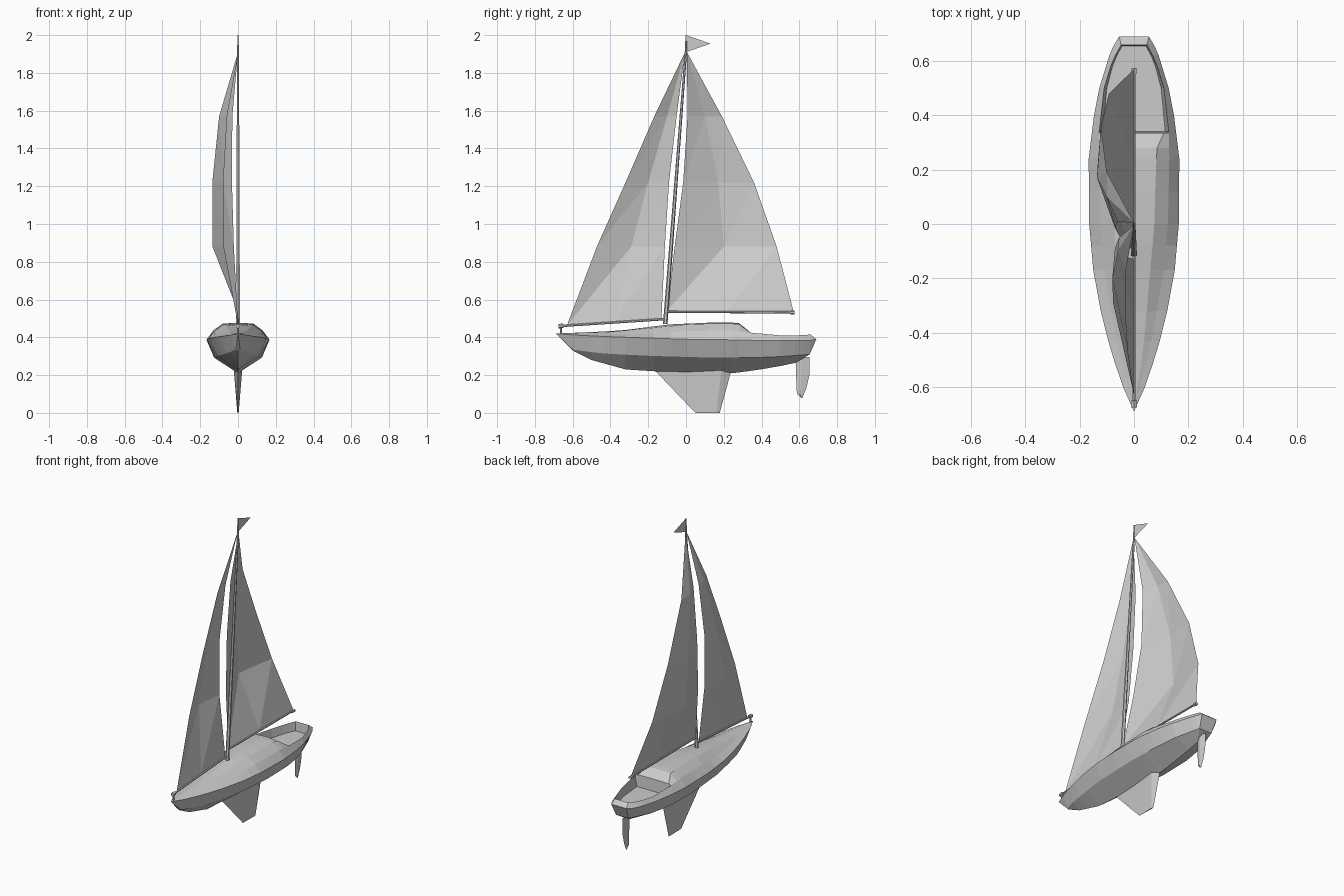
import bpy, bmesh
from mathutils import Vector

if "Cube" in bpy.data.objects:
    bpy.data.objects.remove(bpy.data.objects["Cube"])


def make_mesh(name, verts, faces):
    bm = bmesh.new()
    vs = [bm.verts.new(v) for v in verts]
    for f in faces:
        bm.faces.new([vs[i] for i in f])
    bmesh.ops.remove_doubles(bm, verts=bm.verts[:], dist=0.0005)
    bmesh.ops.dissolve_degenerate(bm, edges=bm.edges[:], dist=0.0005)
    bmesh.ops.recalc_face_normals(bm, faces=bm.faces[:])
    me = bpy.data.meshes.new(name)
    bm.to_mesh(me)
    bm.free()
    ob = bpy.data.objects.new(name, me)
    bpy.context.collection.objects.link(ob)
    return ob


def lerp(curve, y):
    """Interpolate the remaining columns of a curve of (y, a, b) points."""
    if y <= curve[0][0]:
        return curve[0][1:]
    for p, q in zip(curve, curve[1:]):
        if y <= q[0]:
            t = (y - p[0]) / (q[0] - p[0])
            return [a + (b - a) * t for a, b in zip(p[1:], q[1:])]
    return curve[-1][1:]


# Hull, deck, cabin and cockpit: long curves (y, half width, z), keel line to centre line
keel = [(-.69, 0, .42), (-.6, 0, .33), (-.5, 0, .28), (-.32, 0, .23), (0, 0, .21),
        (.25, 0, .21), (.45, 0, .238), (.58, 0, .265)]
chine = [(-.69, 0, .42), (-.6, .012, .335), (-.45, .06, .315), (-.2, .108, .302),
         (.12, .127, .293), (.35, .12, .292), (.5, .097, .298), (.655, .045, .31)]
sheer = [(-.69, 0, .42), (-.59, .045, .412), (-.45, .09, .405), (-.31, .125, .4),
         (-.17, .15, .395), (0, .165, .39), (.24, .167, .387), (.46, .14, .382),
         (.64, .085, .382), (.69, .055, .39)]
coaming = [(-.69, 0, .42), (-.45, .06, .415), (-.17, .11, .418), (0, .125, .433),
           (.24, .13, .437), (.34, .128, .425), (.5, .11, .41), (.6, .08, .41), (.66, .047, .415)]
inner = [(-.69, 0, .42), (-.45, .035, .425), (-.17, .06, .45), (0, .075, .468),
         (.2, .08, .475), (.28, .085, .47), (.335, .11, .43), (.34, .115, .355),
         (.5, .1, .355), (.6, .074, .355), (.655, .044, .355)]
centre = [(-.69, 0, .42), (-.45, 0, .43), (-.3, 0, .44), (-.1, 0, .468), (.2, 0, .481),
          (.28, 0, .475), (.335, 0, .432), (.34, 0, .355), (.655, 0, .355)]
curves = [keel, chine, sheer, coaming, inner, centre]
stations = [-.69, -.6, -.5, -.43, -.32, -.17, -.08, 0, .12, .24, .28, .335, .34,
            .4, .5, .58, .62, .655, .66, .69]
n, verts, faces = len(curves), [], []
for side in (1, -1):
    base = len(verts)
    for y in stations:
        for c in curves:
            yc = min(y, c[-1][0])          # each curve stops at its own raked end
            x, z = lerp(c, yc)
            verts.append((side * x, yc, z))
    for s in range(len(stations) - 1):
        for i in range(n - 1):
            a = base + s * n + i
            faces.append((a, a + 1, a + n + 1, a + n))
half = len(stations) * n
for i in range(n - 2):                     # transom and stern rim
    a = half - n + i
    faces.append((a, a + 1, a + 1 + half, a + half))
make_mesh("hull", verts, faces)


# Fin keel and rudder: horizontal foil sections (z, leading y, trailing y, half thickness)
def foil(name, sections, fat):
    verts, faces = [], []
    for z, y0, y1, t in sections:
        ym = y0 + (y1 - y0) * fat
        verts += [(0, y0, z), (t, ym, z), (0, y1, z), (-t, ym, z)]
    for s in range(len(sections) - 1):
        for i in range(4):
            j = (i + 1) % 4
            faces.append((s * 4 + i, s * 4 + j, s * 4 + 4 + j, s * 4 + 4 + i))
    e = len(verts) - 4
    faces += [(0, 1, 2, 3), (e, e + 1, e + 2, e + 3)]
    return make_mesh(name, verts, faces)


foil("fin_keel", [(.225, -.165, .24, .022), (.005, .045, .18, .004), (0, .05, .18, .003)], .87)
foil("rudder", [(.295, .58, .655, .009), (.2, .583, .653, .008), (.13, .585, .637, .006),
                (.1, .588, .624, .005), (.08, .608, .616, .003)], .4)


# Mast, booms and their fittings
def rod(name, a, b, r0, r1, sides=6):
    a, b = Vector(a), Vector(b)
    d = b - a
    bpy.ops.mesh.primitive_cone_add(vertices=sides, radius1=r0, radius2=r1,
                                    depth=d.length, location=(a + b) / 2)
    ob = bpy.context.object
    ob.name = name
    ob.rotation_euler = d.to_track_quat('Z', 'Y').to_euler()
    return ob


rod("mast", (0, -.11, .47), (0, 0, 1.92), .012, .006)
rod("mainsail_boom", (0, -.1, .535), (0, .565, .532), .006, .006)
rod("mainsail_boom_end", (0, .553, .532), (0, .575, .532), .011, .011)
rod("jib_boom", (0, -.66, .46), (0, -.115, .496), .006, .006)
rod("jib_boom_end", (0, -.675, .459), (0, -.65, .461), .012, .012)
rod("bow_fitting", (0, -.662, .41), (0, -.662, .458), .006, .006)
rod("flag_pole", (0, 0, 1.9), (0, 0, 2), .006, .003)


# Sails: rows of luff, belly and leech points, meeting at the head
def sail(name, rows, head):
    verts = [p for r in rows for p in r] + [head]
    faces = []
    for s in range(len(rows) - 1):
        for i in range(2):
            a = s * 3 + i
            faces += [(a, a + 1, a + 4), (a, a + 4, a + 3)]
    e = len(verts) - 1
    faces += [(e - 3, e - 2, e), (e - 2, e - 1, e)]
    return make_mesh(name, verts, faces)


sail("mainsail", [[(0, -.1, .54), (0, .22, .538), (0, .57, .535)],
                  [(-.045, -.06, .88), (-.135, .2, .88), (-.092, .48, .88)],
                  [(-.07, -.015, 1.22), (-.136, .17, 1.22), (-.122, .36, 1.22)],
                  [(-.06, .008, 1.57), (-.1, .1, 1.57), (-.1, .19, 1.57)]], (0, .005, 1.91))
sail("jib", [[(0, -.63, .464), (0, -.38, .48), (0, -.13, .496)],
             [(-.022, -.472, .88), (-.077, -.29, .88), (-.055, -.112, .88)],
             [(-.032, -.32, 1.22), (-.08, -.2, 1.22), (-.07, -.09, 1.22)],
             [(-.03, -.168, 1.57), (-.06, -.1, 1.57), (-.055, -.05, 1.57)]], (0, -.005, 1.91))

# Pennant
make_mesh("pennant", [(0, 0, 2), (0, .13, 1.955), (0, 0, 1.91)], [(0, 1, 2)])
